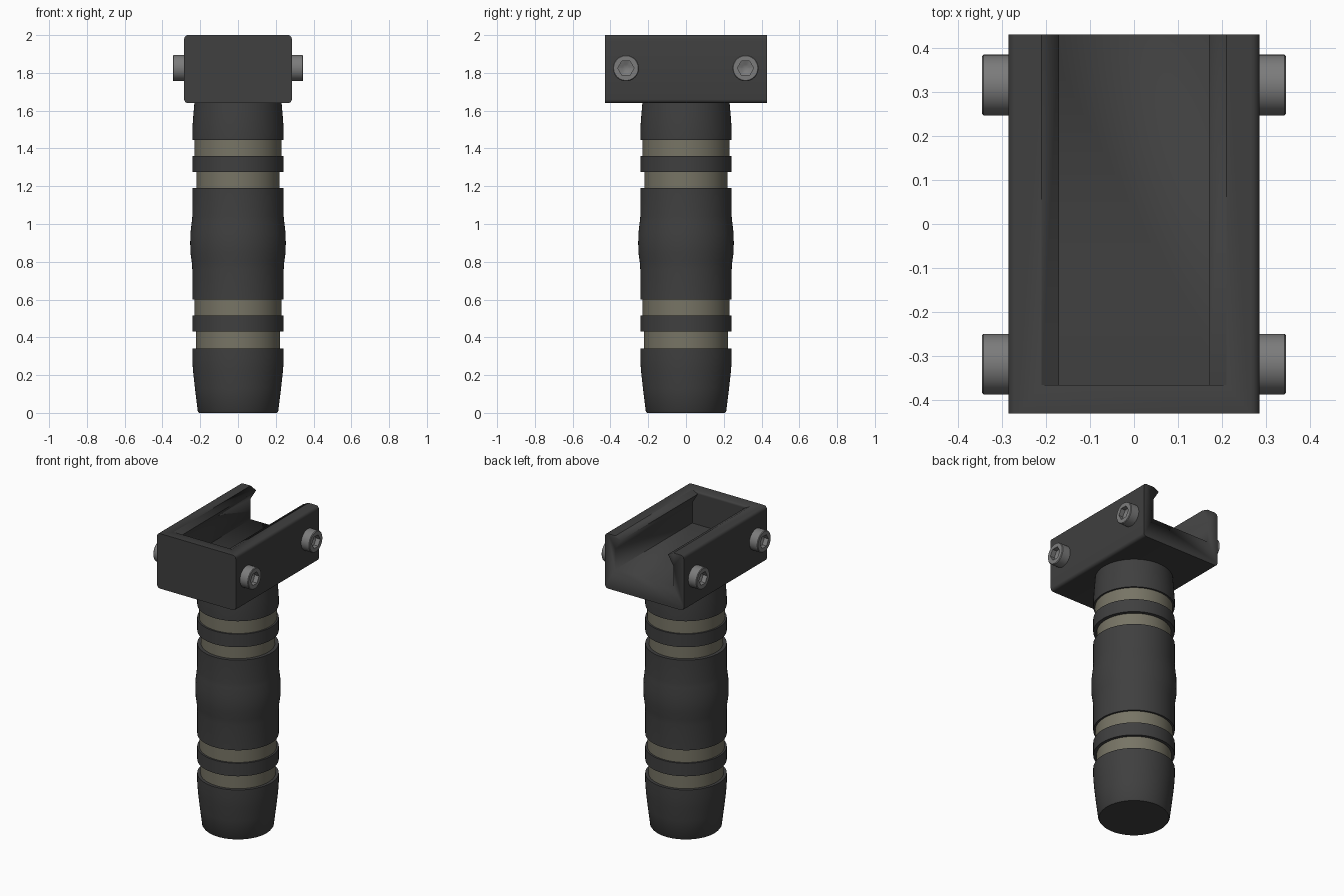
import bpy, bmesh, math
from mathutils import Matrix

cube = bpy.data.objects.get("Cube")
if cube:
    bpy.data.objects.remove(cube, do_unlink=True)


def material(name, rgb):
    m = bpy.data.materials.new(name)
    m.use_nodes = True
    m.diffuse_color = (*rgb, 1)
    m.node_tree.nodes["Principled BSDF"].inputs["Base Color"].default_value = (*rgb, 1)
    return m


BLACK = material("dark grey polymer", (0.05, 0.05, 0.05))
TAN = material("olive tan rubber", (0.185, 0.175, 0.13))
STEEL = material("grey steel", (0.2, 0.2, 0.2))


def finish(bm, name, mat, angle=30):
    bmesh.ops.remove_doubles(bm, verts=bm.verts, dist=1e-5)
    bmesh.ops.recalc_face_normals(bm, faces=bm.faces)
    mesh = bpy.data.meshes.new(name)
    bm.to_mesh(mesh)
    bm.free()
    mesh.materials.append(mat)
    ob = bpy.data.objects.new(name, mesh)
    bpy.context.collection.objects.link(ob)
    bpy.ops.object.select_all(action='DESELECT')
    ob.select_set(True)
    bpy.context.view_layer.objects.active = ob
    bpy.ops.object.shade_smooth_by_angle(angle=math.radians(angle))
    return ob


def lathe(name, profile, mat, segments=64):
    """Closed solid of revolution about z from (radius, height) points."""
    bm = bmesh.new()
    pts = [(0, profile[0][1])] + profile + [(0, profile[-1][1])]
    vs = [bm.verts.new((r, 0, z)) for r, z in pts]
    es = [bm.edges.new(pair) for pair in zip(vs, vs[1:])]
    bmesh.ops.spin(bm, geom=vs + es, cent=(0, 0, 0), axis=(0, 0, 1),
                   angle=math.tau, steps=segments, use_merge=True)
    return finish(bm, name, mat)


def prism(name, outline, y0, y1, mat):
    """Outline in x, z extruded along y."""
    bm = bmesh.new()
    face = bm.faces.new([bm.verts.new((x, y0, z)) for x, z in outline])
    ext = bmesh.ops.extrude_face_region(bm, geom=[face])
    moved = [v for v in ext["geom"] if isinstance(v, bmesh.types.BMVert)]
    bmesh.ops.translate(bm, verts=moved, vec=(0, y1 - y0, 0))
    return finish(bm, name, mat, 35)


# Grip: dark sections with rubber bands between them
lathe("grip_base", [(0.207, 0), (0.213, 0.008), (0.228, 0.13), (0.238, 0.22),
                    (0.242, 0.28), (0.242, 0.34)], BLACK)
lathe("grip_middle", [(0.242, 0.6), (0.242, 0.76), (0.245, 0.8), (0.252, 0.85),
                      (0.253, 0.9), (0.252, 0.95), (0.245, 1.01), (0.242, 1.04),
                      (0.242, 1.19)], BLACK)
lathe("grip_top", [(0.242, 1.445), (0.242, 1.5), (0.237, 1.57), (0.23, 1.65)], BLACK)
for name, low in (("lower_ring", 0.43), ("upper_ring", 1.275)):
    lathe(name, [(0.242, low), (0.242, low + 0.085)], BLACK)
for i, (low, high, r) in enumerate([(0.34, 0.43, 0.223), (0.515, 0.6, 0.23),
                                    (1.19, 1.275, 0.22), (1.36, 1.445, 0.231)]):
    lathe(f"rubber_band_{i + 1}", [(r, low), (r, high)], TAN)

# Rail clamp: block with rounded long edges
W, LOW, HIGH, R = 0.285, 1.64, 2.0, 0.02
outline = []
for k, (sx, z) in enumerate([(1, HIGH - R), (-1, HIGH - R), (-1, LOW + R), (1, LOW + R)]):
    for step in range(5):
        a = (k + step / 4) * math.pi / 2
        outline.append((sx * (W - R) + R * math.cos(a), z + R * math.sin(a)))
clamp = prism("rail_clamp", outline, -0.43, 0.43, BLACK)

# Undercut channel, closed at the front and open at the back
half = [(0.21, 1.78), (0.21, 1.915), (0.17, 1.98), (0.21, 2.0), (0.21, 2.1)]
channel = prism("channel_cutter", half + [(-x, z) for x, z in reversed(half)],
                -0.365, 0.6, BLACK)
channel.hide_render = True
cut = clamp.modifiers.new("channel", 'BOOLEAN')
cut.operation, cut.solver, cut.object = 'DIFFERENCE', 'EXACT', channel
bpy.context.view_layer.objects.active = clamp
bpy.ops.object.modifier_apply(modifier=cut.name)
bpy.data.objects.remove(channel, do_unlink=True)


def screw(name, side, y):
    """Cap screw with a hexagonal socket and a coned socket floor."""
    n, r, hex_r = 48, 0.069, 0.043
    bm = bmesh.new()

    def ring(radius, x, hexagonal=False):
        out = []
        for i in range(n):
            a = math.tau * i / n
            rr = radius
            if hexagonal:
                off = a % (math.pi / 3) - math.pi / 6
                rr = radius * math.cos(math.pi / 6) / math.cos(off)
            out.append(bm.verts.new((side * x, rr * math.cos(a), rr * math.sin(a))))
        return out

    rings = [ring(r, 0.27), ring(r, 0.341), ring(r - 0.004, 0.345),
             ring(hex_r, 0.345, True), ring(hex_r, 0.315, True), ring(0.02, 0.308)]
    for a, b in zip(rings, rings[1:]):
        for i in range(n):
            j = (i + 1) % n
            bm.faces.new((a[i], a[j], b[j], b[i]))
    bm.faces.new(rings[0])
    tip = bm.verts.new((side * 0.3, 0, 0))
    for i in range(n):
        bm.faces.new((rings[-1][i], rings[-1][(i + 1) % n], tip))
    bmesh.ops.transform(bm, matrix=Matrix.Translation((0, y, 1.825)), verts=bm.verts)
    finish(bm, name, STEEL)


for side, side_name in ((1, "left"), (-1, "right")):
    for y, end in ((-0.318, "front"), (0.315, "back")):
        screw(f"{end}_{side_name}_screw", side, y)
